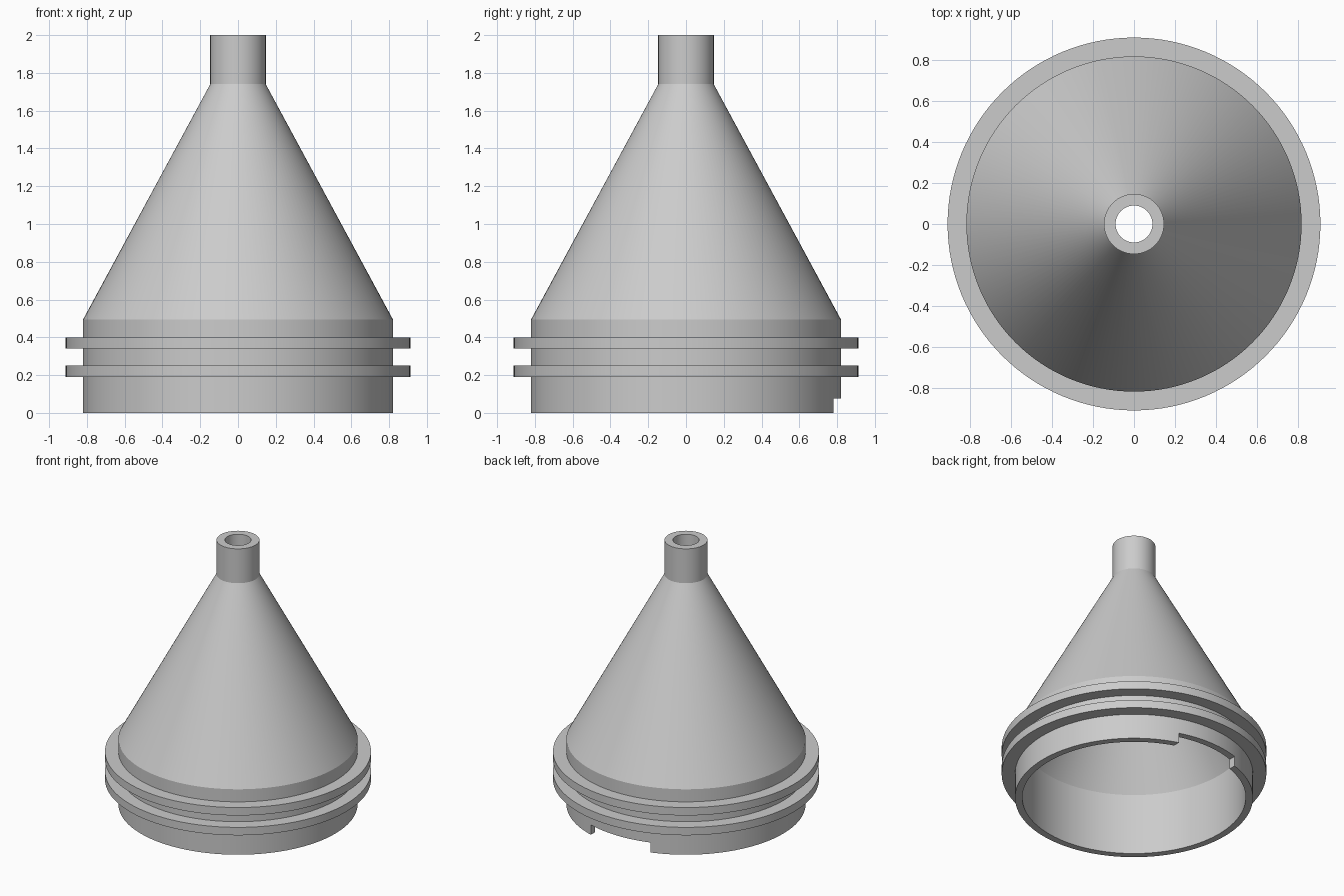
import bpy, bmesh, math

if "Cube" in bpy.data.objects:
    bpy.data.objects.remove(bpy.data.objects["Cube"])

SIDES = 128


def lathe(name, profile):
    """Revolve a closed (radius, z) profile around the z axis."""
    bm = bmesh.new()
    rings = []
    for r, z in profile:
        rings.append([bm.verts.new((r * math.cos(2 * math.pi * i / SIDES),
                                    r * math.sin(2 * math.pi * i / SIDES), z))
                      for i in range(SIDES)])
    for a, b in zip(rings, rings[1:] + rings[:1]):
        for i in range(SIDES):
            j = (i + 1) % SIDES
            bm.faces.new((a[i], a[j], b[j], b[i]))
    bmesh.ops.recalc_face_normals(bm, faces=bm.faces)
    mesh = bpy.data.meshes.new(name)
    bm.to_mesh(mesh)
    bm.free()
    obj = bpy.data.objects.new(name, mesh)
    bpy.context.collection.objects.link(obj)
    return obj


# Hollow funnel: flanged collar, cone and spout
BODY, FLANGE, SPOUT = 0.82, 0.912, 0.147
outside = [(BODY, 0)]
for low, high in ((0.19, 0.25), (0.34, 0.40)):
    outside += [(BODY, low), (FLANGE, low), (FLANGE, high), (BODY, high)]
outside += [(BODY, 0.495), (SPOUT, 1.74), (SPOUT, 2.0)]
inside = [(0.09, 2.0), (0.09, 1.72), (0.77, 0.465), (0.77, 0)]
funnel = lathe("funnel", outside + inside)

# Notch cut through the lower rim at the back
bpy.ops.mesh.primitive_cube_add(size=1, location=(0, 0.8, 0))
cutter = bpy.context.object
cutter.name = "notch_cutter"
cutter.scale = (0.5, 0.4, 0.15)
cutter.hide_render = True

notch = funnel.modifiers.new("rim_notch", 'BOOLEAN')
notch.operation = 'DIFFERENCE'
notch.solver = 'EXACT'
notch.object = cutter

bpy.ops.object.select_all(action='DESELECT')
funnel.select_set(True)
bpy.context.view_layer.objects.active = funnel
bpy.ops.object.modifier_apply(modifier=notch.name)
bpy.data.objects.remove(cutter)

# Smooth round walls, crisp steps
bpy.ops.object.shade_smooth_by_angle(angle=math.radians(20))
